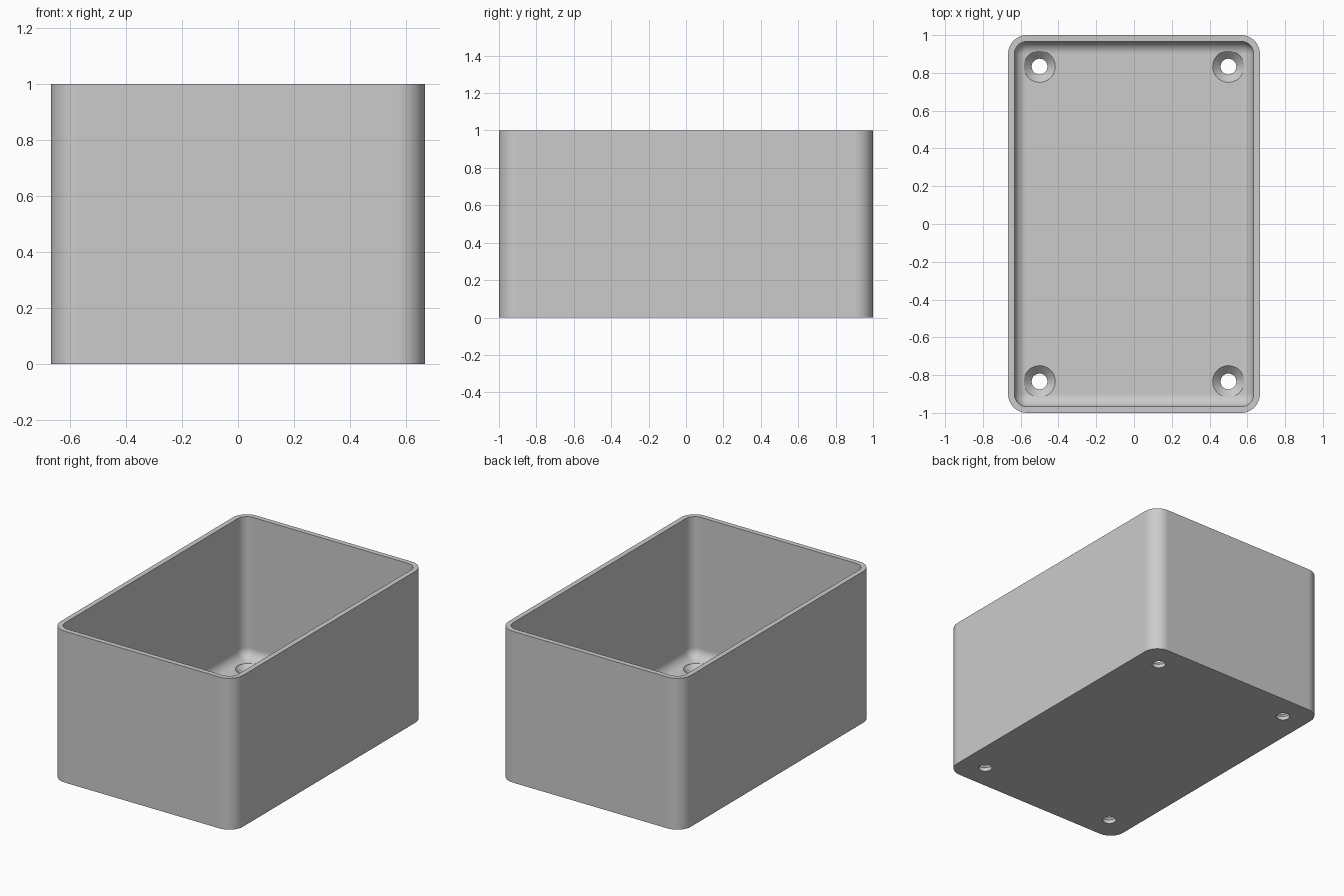
import bpy, bmesh, math

cube = bpy.data.objects.get("Cube")
if cube:
    bpy.data.objects.remove(cube, do_unlink=True)

HALF_X, HALF_Y, HEIGHT = 2 / 3, 1.0, 1.0
CORNER, WALL, FLOOR = 0.1, 1 / 30, 1 / 15
FILLET = CORNER - WALL
HOLE, SINK = 1 / 24, 1 / 12
SEGMENTS = 12

grey = bpy.data.materials.new("plain grey")
grey.use_nodes = True
grey.diffuse_color = (0.6, 0.6, 0.6, 1)
grey.node_tree.nodes["Principled BSDF"].inputs["Base Color"].default_value = (0.6, 0.6, 0.6, 1)


def add_object(name, bm):
    bmesh.ops.remove_doubles(bm, verts=bm.verts, dist=1e-5)
    bmesh.ops.recalc_face_normals(bm, faces=bm.faces)
    mesh = bpy.data.meshes.new(name)
    bm.to_mesh(mesh)
    bm.free()
    mesh.materials.append(grey)
    obj = bpy.data.objects.new(name, mesh)
    bpy.context.collection.objects.link(obj)
    return obj


def loft(bm, rings):
    """Skin a stack of point rings and cap both ends."""
    loops = [[bm.verts.new(p) for p in ring] for ring in rings]
    for a, b in zip(loops, loops[1:]):
        for i in range(len(a)):
            j = (i + 1) % len(a)
            bm.faces.new((a[i], a[j], b[j], b[i]))
    bm.faces.new(loops[0])
    bm.faces.new(loops[-1])


def rounded_ring(inset, z):
    """Rounded rectangle, inset from the outer outline."""
    radius = max(CORNER - inset, 0)
    cx, cy = HALF_X - inset - radius, HALF_Y - inset - radius
    points = []
    for quarter, (sx, sy) in enumerate(((1, 1), (-1, 1), (-1, -1), (1, -1))):
        for i in range(SEGMENTS + 1):
            a = (quarter + i / SEGMENTS) * math.pi / 2
            points.append((sx * cx + radius * math.cos(a), sy * cy + radius * math.sin(a), z))
    return points


# Open box: outer wall, rim, inner wall and filleted floor
rings = [rounded_ring(0, 0), rounded_ring(0, HEIGHT), rounded_ring(WALL, HEIGHT)]
for i in range(SEGMENTS + 1):
    a = i / SEGMENTS * math.pi / 2
    rings.append(rounded_ring(WALL + FILLET * (1 - math.cos(a)),
                              FLOOR + FILLET * (1 - math.sin(a))))
bm = bmesh.new()
loft(bm, rings)
box = add_object("open_box", bm)

# Countersunk screw holes in the floor corners
profile = [(HOLE, -0.1), (HOLE, FLOOR - (SINK - HOLE)), (SINK, FLOOR), (SINK, FLOOR + 0.1)]
bm = bmesh.new()
for x in (-0.5, 0.5):
    for y in (-5 / 6, 5 / 6):
        loft(bm, [[(x + r * math.cos(k * math.tau / 48), y + r * math.sin(k * math.tau / 48), z)
                   for k in range(48)] for r, z in profile])
cutter = add_object("screw_hole_cutter", bm)
cutter.hide_render = True

bpy.ops.object.select_all(action="DESELECT")
bpy.context.view_layer.objects.active = box
box.select_set(True)
cut = box.modifiers.new("screw holes", "BOOLEAN")
cut.operation = "DIFFERENCE"
cut.solver = "EXACT"
cut.object = cutter
bpy.ops.object.modifier_apply(modifier=cut.name)
bpy.data.objects.remove(cutter, do_unlink=True)

# Smooth curved corners, crisp rims
bpy.ops.object.shade_smooth_by_angle(angle=math.radians(30))
weighted = box.modifiers.new("even shading", "WEIGHTED_NORMAL")
weighted.keep_sharp = True
